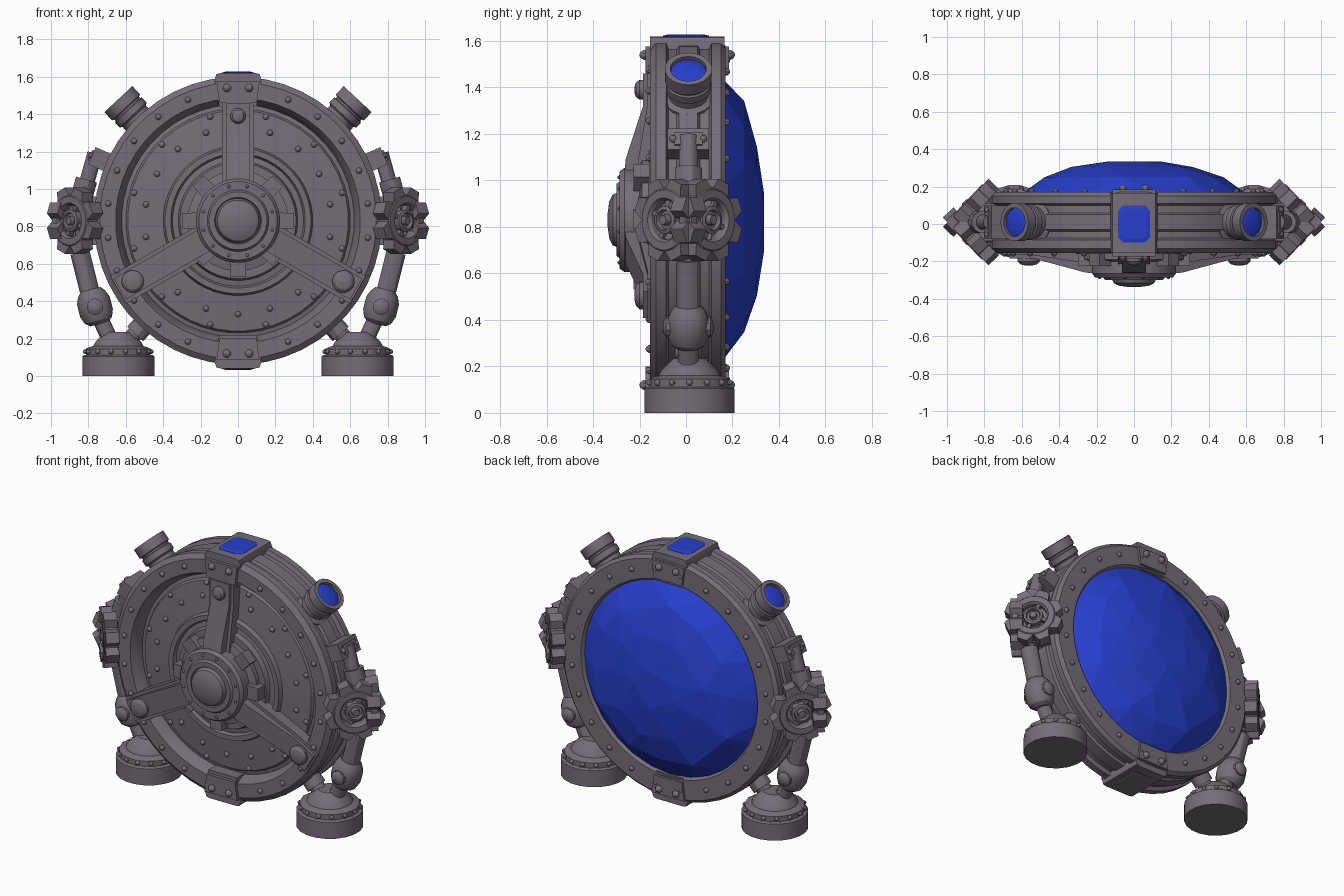
import bpy, bmesh, math, random
from mathutils import Matrix, Vector

random.seed(4)
if "Cube" in bpy.data.objects:
    bpy.data.objects.remove(bpy.data.objects["Cube"])


def material(name, rgb):
    m = bpy.data.materials.new(name)
    m.use_nodes = True
    m.diffuse_color = (*rgb, 1)
    m.node_tree.nodes["Principled BSDF"].inputs["Base Color"].default_value = (*rgb, 1)
    return m


METAL = material("violet grey metal", (0.18, 0.155, 0.19))
BLUE = material("deep blue crystal", (0.02, 0.05, 0.62))
CENTRE = Vector((0, 0, 0.83))
SPIN = Matrix.Rotation(math.pi / 2, 4, 'X')            # local z becomes forward
FRONT = Matrix.Translation(CENTRE) @ SPIN
SIDEWAYS = Matrix(((0, 0, -1, 0), (-1, 0, 0, 0), (0, 1, 0, 0), (0, 0, 0, 1)))


def polar(deg):
    """Frame on the wheel: x tangent, y depth, z radial."""
    return Matrix.Translation(CENTRE) @ Matrix.Rotation(math.radians(90 - deg), 4, 'Y')


def along(pos, direction):
    return Matrix.Translation(pos) @ Vector(direction).to_track_quat('Z', 'Y').to_matrix().to_4x4()


class Part:
    """Collects shapes into one mesh object."""
    def __init__(self):
        self.bm = bmesh.new()

    def loft(self, rings, M, closed=False):
        loops = [[self.bm.verts.new(M @ Vector(p)) for p in ring] for ring in rings]
        n = len(loops[0])
        pairs = list(zip(loops, loops[1:])) + ([(loops[-1], loops[0])] if closed else [])
        for a, b in pairs:
            for i in range(n):
                j = (i + 1) % n
                self.bm.faces.new((a[i], a[j], b[j], b[i]))
        if not closed:
            self.bm.faces.new(loops[0][::-1])
            self.bm.faces.new(loops[-1])

    def lathe(self, profile, M, n=20, closed=False):
        turn = [2 * math.pi * (i + 0.5) / n for i in range(n)]
        self.loft([[(r * math.cos(t), r * math.sin(t), h) for t in turn] for r, h in profile], M, closed)

    def prism(self, pts, h0, h1, M):
        self.loft([[(x, y, h) for x, y in pts] for h in (h0, h1)], M)

    def rod(self, p, q, r, n=12, r2=None):
        p, q = Vector(p), Vector(q)
        self.lathe([(r, 0), (r2 or r, (q - p).length)], along(p, q - p), n)

    def box(self, size, M):
        bmesh.ops.create_cube(self.bm, size=1, matrix=M @ Matrix.Diagonal((*size, 1)))

    def rivet(self, M, r=0.017):
        self.lathe([(r, -r), (r, r * .3), (r * .6, r * .9), (r * .2, r * 1.1)], M, 8)

    def done(self, name, mat=METAL, smooth=True):
        bmesh.ops.recalc_face_normals(self.bm, faces=self.bm.faces)
        me = bpy.data.meshes.new(name)
        self.bm.to_mesh(me)
        self.bm.free()
        me.materials.append(mat)
        ob = bpy.data.objects.new(name, me)
        bpy.context.collection.objects.link(ob)
        if smooth:
            bpy.ops.object.select_all(action='DESELECT')
            ob.select_set(True)
            bpy.context.view_layer.objects.active = ob
            bpy.ops.object.shade_smooth_by_angle(angle=math.radians(30))
        return ob


# Grooved outer ring, profile as (radius, forward)
p = Part()
p.lathe([(.615, .06), (.64, .13), (.655, .155), (.74, .155), (.77, .13), (.77, .085), (.745, .075),
         (.745, .04), (.76, .03), (.76, -.05), (.745, -.06), (.745, -.1), (.77, -.11), (.77, -.15),
         (.75, -.17), (.625, -.17), (.605, -.14)], FRONT, 48, True)
p.done("outer_ring")

# Stepped front plate
p = Part()
p.lathe([(.64, -.1), (.64, .075), (.6, .085), (.59, .1), (.4, .12), (.39, .145), (.36, .145),
         (.35, .125), (.32, .13), (.31, .16), (.28, .16), (.2, .16)], FRONT, 48)
p.done("front_plate")

# Rivets on the ring faces, the plate and the hub
p = Part()
for count, r, y in ((24, .7, -.155), (24, .69, .17), (18, .5, -.11), (12, .575, -.1), (12, .19, -.285)):
    for i in range(count):
        M = polar(360 * (i + .5) / count)
        turn = SPIN if y < 0 else SPIN.inverted()
        p.rivet(M @ Matrix.Translation((0, y, r)) @ turn, .009 if r < .3 else .017)
p.done("rivets")

# Hub with cap and teeth
p = Part()
p.lathe([(.27, .1), (.27, .19), (.225, .2), (.225, .265), (.21, .285), (.165, .285), (.155, .3),
         (.125, .3), (.12, .29), (.11, .315), (.08, .33), (.03, .337)], FRONT, 32)
for i in range(8):
    if i != 2:
        p.prism([(-.045, .2), (.045, .2), (.04, .3), (-.04, .3)], .1, .225, polar(45 * i) @ SPIN)
p.done("hub")

# Three sloping arms with end bolts
p = Part()
for deg, end, bolt, size in ((90, .63, .56, .042), (210, .73, .65, .06), (330, .73, .65, .06)):
    M = polar(deg) @ SIDEWAYS
    p.prism([(.1, .18), (.265, .18), (.26, .26), (.185, bolt - .07), (.185, end), (.1, end)], -.065, .065, M)
    p.prism([(.1, .2), (.215, .2), (.165, bolt - .06), (.165, end + .01), (.1, end + .01)], -.085, .085, M)
    p.lathe([(size, 0), (size, .02), (size * .75, .035), (size * .3, .042)],
            polar(deg) @ Matrix.Translation((0, -.18, bolt)) @ SPIN, 14)
p.done("arms")

# Top and bottom clamps with rivets
for deg, name in ((90, "top_clamp"), (270, "bottom_clamp")):
    p = Part()
    M = polar(deg)
    p.prism([(-.1, .61), (.1, .61), (.125, .755), (.115, .785), (.09, .79), (-.09, .79),
             (-.115, .785), (-.125, .755)], -.165, .155, M @ SPIN)
    p.prism([(-.1, .63), (.1, .63), (.115, .745), (-.115, .745)], -.185, .175, M @ SPIN)
    for x in (-.06, .06):
        p.rivet(M @ Matrix.Translation((x, -.175, .71)) @ SPIN, .023)
        p.rivet(M @ Matrix.Translation((x, .185, .71)) @ SPIN.inverted(), .023)
    p.done(name)
    # Inlaid pad, crystal above and metal below
    p = Part()
    outline = [(.085, .07), (.06, .1), (-.06, .1), (-.085, .07),
               (-.085, -.07), (-.06, -.1), (.06, -.1), (.085, -.07)]
    p.loft([[(x * k, y * k, h) for x, y in outline] for k, h in ((1, .78), (1, .792), (.8, .797))], M)
    p.done("top_crystal" if deg == 90 else "bottom_plate", BLUE if deg == 90 else METAL, False)

# Large faceted crystal dome at the back
p = Part()
for count, r, y in ((28, .615, .15), (12, .5, .25), (9, .33, .305), (5, .14, .335)):
    for i in range(count):
        wobble = 0 if count == 28 else random.uniform(-.25, .25)
        t = 2 * math.pi * (i + wobble) / count
        rr = r * (1 if count == 28 else random.uniform(.95, 1.05))
        p.bm.verts.new(CENTRE + Vector((rr * math.cos(t), y, rr * math.sin(t))))
bmesh.ops.convex_hull(p.bm, input=p.bm.verts)
p.done("crystal_dome", BLUE, False)

for side, label in ((1, "left"), (-1, "right")):
    def at(x, y, z):
        return Vector((side * x, y, z))

    # Angled lamp
    M = along(at(.5, .01, 1.33), at(.68, 0, .73))
    p = Part()
    p.lathe([(.11, -.01), (.11, .04), (.085, .05), (.085, .08), (.098, .09), (.098, .125), (.09, .13),
             (.09, .14), (.102, .145), (.102, .205), (.078, .205), (.078, .18)], M, 18)
    p.done(label + "_lamp")
    p = Part()
    p.lathe([(.077, .17), (.077, .188), (.05, .196), (.02, .199)], M, 12)
    p.done(label + "_lamp_crystal", BLUE, False)

    # Pair of gears set in a V
    for depth, where in ((-1, "front"), (1, "back")):
        p = Part()
        M = along(at(.9, .01 + depth * .103, .83), at(1, depth * .95, 0))
        p.lathe([(.085, -.08), (.14, -.08), (.14, -.005), (.13, .005), (.095, .005), (.085, -.01)], M, 24, True)
        p.lathe([(.13, -.08), (.13, -.045), (.06, -.045), (.06, .0), (.045, .005), (.04, -.015),
                 (.025, -.015), (.02, .01)], M, 12)
        for i in range(8):
            T = M @ Matrix.Rotation(math.pi * (i + .5) / 4, 4, 'Z')
            p.prism([(.125, -.05), (.178, -.032), (.178, .032), (.125, .05)], -.078, 0, T)
            if i % 2:
                p.box((.06, .022, .04), T @ Matrix.Translation((.07, 0, -.03)))
        p.done(label + "_" + where + "_gear")

    # Gear mount and upper piston
    p = Part()
    p.box((.16, .2, .26), Matrix.Translation(at(.79, .01, .83)))
    p.box((.1, .1, .3), Matrix.Translation(at(.85, .01, .83)))
    p.rod(at(.84, .01, .92), at(.765, .01, 1.19), .042)
    p.rod(at(.835, .01, .96), at(.81, .01, 1.05), .06)
    M = polar(24 if side > 0 else 156)
    p.box((.1, .18, .1), M @ Matrix.Translation((0, .01, .805)))
    p.box((.06, .12, .13), M @ Matrix.Translation((0, .01, .8)))
    for y in (-.055, .075):
        p.rivet(M @ Matrix.Translation((0, y, .855)))
    p.done(label + "_gear_mount")

    # Leg with round knee and brace
    p = Part()
    p.rod(at(.86, .01, .74), at(.775, .01, .4), .04)
    p.rod(at(.845, .01, .66), at(.795, .01, .46), .054)
    knee = at(.765, .01, .37)
    axis = at(.25, 0, .97)
    p.lathe([(.05, -.095), (.075, -.075), (.09, -.035), (.09, .035), (.075, .07), (.055, .095)],
            along(knee, axis), 14)
    for y in (-1, 1):
        p.lathe([(.045, 0), (.045, .095), (.03, .105), (.012, .11)], along(knee, (0, y, 0)), 10)
    p.rod(knee, at(.66, .01, .14), .045)
    p.rod(at(.63, .01, .14), at(.49, .01, .29), .045)
    p.rod(at(.55, .01, .225), at(.49, .01, .29), .06)
    p.done(label + "_leg")

    # Foot with riveted collar
    p = Part()
    base = Matrix.Translation(at(.64, .015, 0))
    p.lathe([(.195, 0), (.195, .105), (.185, .112), (.175, .112), (.175, .145), (.155, .155), (.135, .16),
             (.125, .18), (.09, .215), (.07, .235)], base, 20)
    for i in range(14):
        T = base @ Matrix.Rotation(2 * math.pi * i / 14, 4, 'Z')
        p.rivet(T @ along((.174, 0, .13), (1, 0, 0)), .014)
    p.done(label + "_foot")
